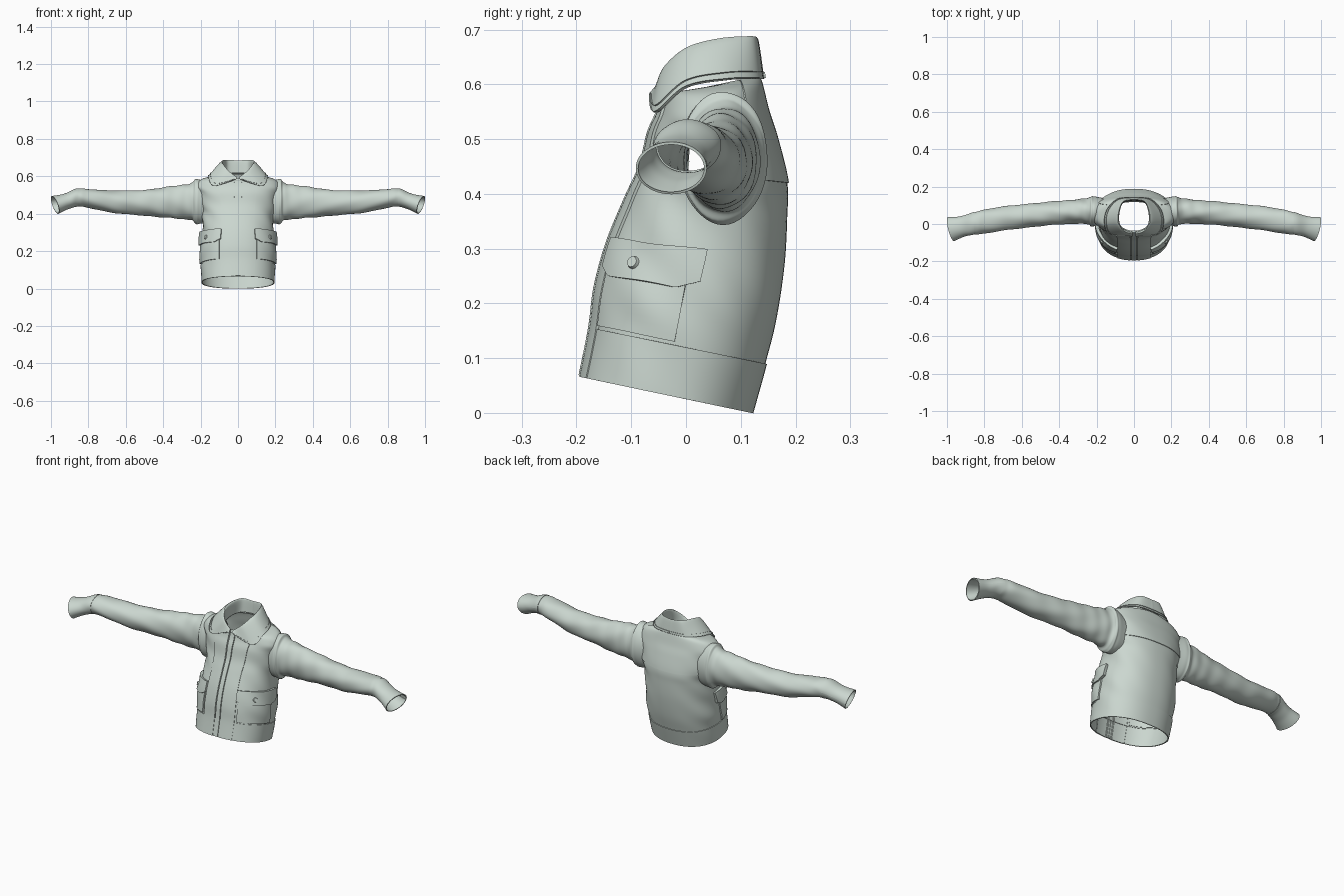
import bpy, bmesh, math
from math import sin, cos, pi, radians
from mathutils import Vector

if "Cube" in bpy.data.objects:
    bpy.data.objects.remove(bpy.data.objects["Cube"], do_unlink=True)

COLOR = (0.60, 0.68, 0.63, 1)
cloth = bpy.data.materials.new("pale_sage_cloth")
cloth.use_nodes = True
cloth.diffuse_color = COLOR
shader = cloth.node_tree.nodes["Principled BSDF"]
shader.inputs["Base Color"].default_value = COLOR
shader.inputs["Roughness"].default_value = 0.8

# Torso rings: half width, front y, back y, front z, back z
TORSO = [
    (.192, -.19, .12, .065, 0), (.197, -.172, .145, .155, .09),
    (.2, -.162, .165, .23, .17), (.192, -.14, .18, .31, .27),
    (.19, -.107, .185, .39, .36), (.2, -.08, .185, .45, .42),
    (.213, -.065, .166, .51, .5), (.224, -.05, .15, .545, .55),
    (.2, -.042, .14, .572, .59), (.15, -.042, .135, .583, .607),
    (.09, -.035, .128, .58, .615)]

# Sleeve rings: x, y, z, radius in y, radius in z
SLEEVE = [
    (.15, .07, .46, .066, .105), (.205, .068, .464, .078, .118),
    (.228, .068, .466, .08, .119), (.248, .068, .465, .07, .099),
    (.31, .067, .463, .065, .09), (.4, .06, .46, .063, .08),
    (.52, .05, .459, .063, .067), (.66, .034, .463, .064, .06),
    (.8, .013, .482, .064, .05), (.86, .002, .486, .058, .047),
    (.92, -.014, .465, .053, .04), (.978, -.027, .447, .063, .046)]

# Collar half from front to back: inner base, fold, outer edge
COLLAR = [
    (.008, -.04, .57, .008, -.052, .597, .008, -.066, .585),
    (.05, -.03, .59, .055, -.042, .63, .128, -.056, .548),
    (.078, 0, .6, .083, 0, .667, .158, 0, .594),
    (.08, .06, .61, .083, .06, .684, .145, .075, .608),
    (.058, .112, .615, .058, .12, .688, .088, .132, .61),
    (0, .125, .618, 0, .131, .684, 0, .143, .61)]


def spline(rows, t):
    """Smooth curve through rows of numbers, t counted in rows."""
    last = len(rows) - 1
    i = max(0, min(int(t), last - 1))
    f = t - i
    a, b, c, d = (rows[max(0, min(last, i + k))] for k in (-1, 0, 1, 2))
    return [q + f / 2 * (r - p + f * (2*p - 5*q + 4*r - s + f * (3*(q - r) + s - p)))
            for p, q, r, s in zip(a, b, c, d)]


def bent(value):
    return math.copysign(abs(value) ** 0.88, value)


def torso(a, v):
    w, yf, yb, zf, zb = spline(TORSO, v)
    fold = 1 + .018 * sin(6 * a + 4 * v) * sin(a) ** 2 * max(0, sin(pi * v / 8))
    y = (yf + yb) / 2 - (yb - yf) / 2 * bent(cos(a)) * fold
    return Vector((w * bent(sin(a)) * fold, y, zf + (zb - zf) * (y - yf) / (yb - yf)))


def sleeve(b, t):
    x, y, z, ry, rz = spline(SLEEVE, t)
    fold = 1 + .035 * sin(2 * b + 5 * t) * sin(3 * b - 2 * t) * max(0, sin(pi * t / 11))
    skew = .022 * max(0, t - 9) / 2
    return Vector((x + skew * (sin(b) + cos(b)) / 1.414,
                   y + ry * cos(b) * fold, z + rz * sin(b) * fold))


def collar(t, p):
    row = spline(COLLAR, t)
    return Vector(spline([row[0:3], row[3:6], row[6:9]], p))


def normal(surface, u, v):
    e = .02
    du = surface(u + e, v) - surface(u - e, v)
    dv = surface(u, v + e) - surface(u, v - e)
    return du.cross(dv).normalized()


def finish(name, bm, mirror=False):
    mesh = bpy.data.meshes.new(name)
    bm.to_mesh(mesh)
    bm.free()
    mesh.materials.append(cloth)
    obj = bpy.data.objects.new(name, mesh)
    bpy.context.collection.objects.link(obj)
    if mirror:
        obj.modifiers.new("mirror", "MIRROR").merge_threshold = .0005
    bpy.ops.object.select_all(action="DESELECT")
    obj.select_set(True)
    bpy.context.view_layer.objects.active = obj
    bpy.ops.object.shade_smooth_by_angle(angle=radians(45))
    return obj


def grid(points):
    """Mesh from columns of points."""
    bm = bmesh.new()
    cols = [[bm.verts.new(p) for p in col] for col in points]
    for a, b in zip(cols, cols[1:]):
        for j in range(len(a) - 1):
            bm.faces.new((a[j], b[j], b[j + 1], a[j + 1]))
    return bm


def shell(surface, u0, u1, v0, v1, nu, nv):
    bm = grid([[surface(u0 + (u1 - u0) * i / nu, v0 + (v1 - v0) * j / nv)
                for j in range(nv + 1)] for i in range(nu + 1)])
    bmesh.ops.remove_doubles(bm, verts=bm.verts, dist=.0003)
    return bm


def patch(name, surface, u0, u1, v0, v1, depth, nu, nv, mirror=True, chamfer=0):
    """Raised panel that follows a surface, with walls at its edges."""
    def steps(n):
        return [0] + [k / n for k in range(n + 1)] + [1]
    points = []
    for i, f in enumerate(steps(nu)):
        u = u0 + (u1 - u0) * f
        low = v0 + chamfer * max(0, abs(2 * f - 1) - .7) / .3
        col = []
        for j, g in enumerate(steps(nv)):
            v = low + (v1 - low) * g
            edge = i in (0, nu + 2) or j in (0, nv + 2)
            col.append(surface(u, v) + normal(surface, u, v) * (-.003 if edge else depth))
        points.append(col)
    return finish(name, grid(points), mirror)


# Body with open armholes
body = shell(torso, 0, 2 * pi, 0, len(TORSO) - 1, 96, 70)


def in_armhole(face):
    c = face.calc_center_median()
    return abs(c.x) > .13 and ((c.y - .068) / .066) ** 2 + ((c.z - .462) / .105) ** 2 < 1


bmesh.ops.delete(body, geom=[f for f in body.faces if in_armhole(f)], context="FACES")
finish("jacket_body", body)

# Sleeves and cuffs
finish("sleeves", shell(sleeve, 0, 2 * pi, 0, len(SLEEVE) - 1, 48, 110), True)
patch("cuffs", sleeve, 0, 2 * pi, 8.9, 11, .002, 48, 16)

# Collar
finish("collar", shell(collar, 0, len(COLLAR) - 1, 0, 2, 50, 16), True)
patch("collar_trim", collar, .15, len(COLLAR) - 1, 1.8, 1.97, .003, 50, 3)

# Panels on the body
patch("hem_band", torso, 0, 2 * pi, 0, 1, .003, 96, 8, False)
patch("front_plackets", torso, radians(4), radians(24), 0, 9.6, .005, 8, 60)
patch("zip_strip", torso, radians(-2.5), radians(2.5), .05, 9.6, .007, 2, 60, False)
patch("back_yoke", torso, radians(125), radians(235), 5, 9.6, .003, 40, 30, False)

# Pockets with flaps and buttons
patch("pockets", torso, radians(27), radians(88), 1.08, 2.9, .007, 24, 12)
patch("pocket_flaps", torso, radians(24), radians(94), 2.28, 3.1, .014, 30, 8, True, .2)
a, v = radians(54), 2.62
out = normal(torso, a, v)
button = bmesh.new()
bmesh.ops.create_cone(button, cap_ends=True, segments=20, radius1=.012, radius2=.01, depth=.006)
turn = out.to_track_quat("Z", "Y").to_matrix().to_4x4()
turn.translation = torso(a, v) + out * .017
button.transform(turn)
finish("pocket_buttons", button, True)
